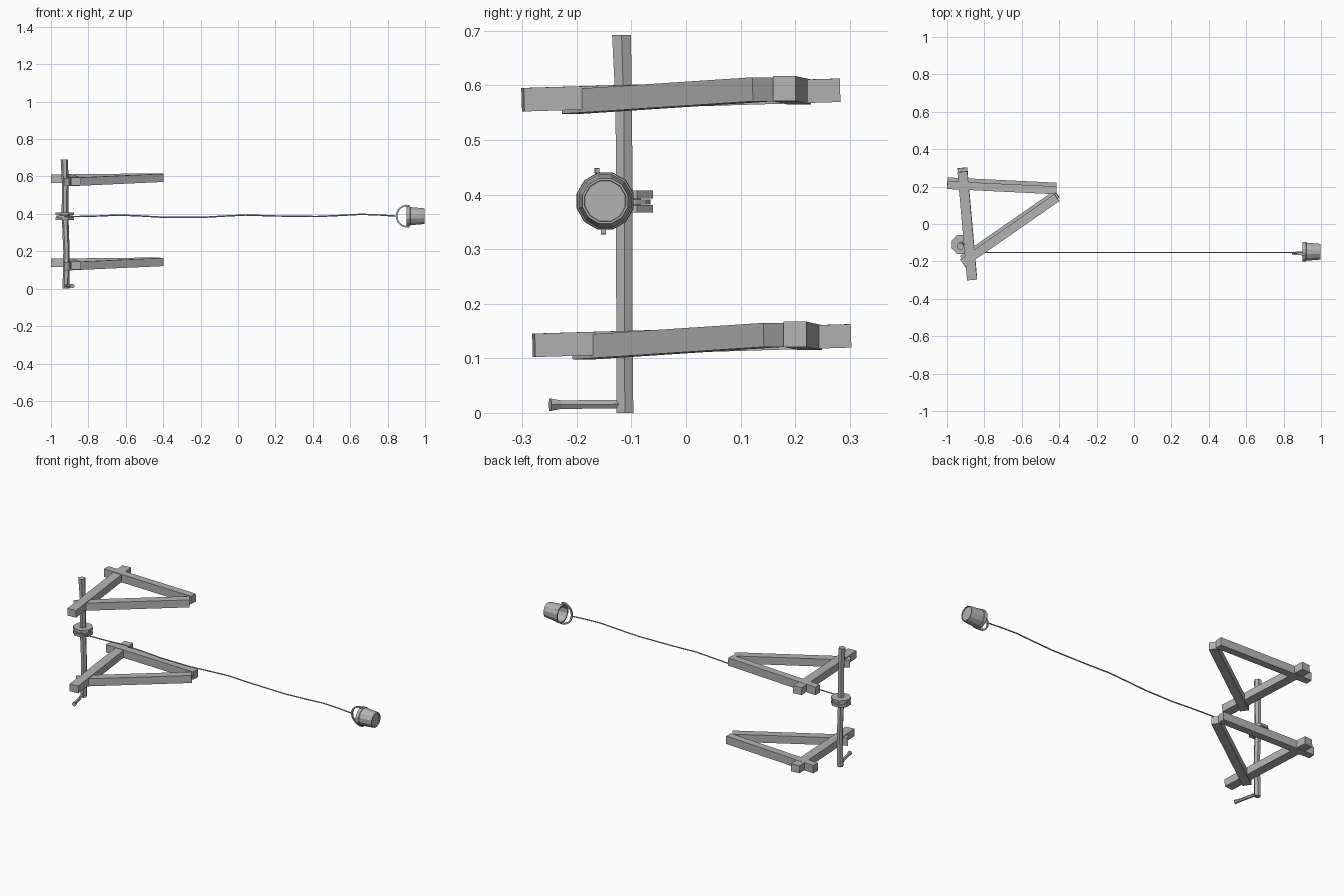
import bpy, bmesh, math
from mathutils import Vector

cube = bpy.data.objects.get("Cube")
if cube:
    bpy.data.objects.remove(cube, do_unlink=True)

grey = bpy.data.materials.new("plain_grey")
grey.use_nodes = True
grey.diffuse_color = (0.45, 0.45, 0.45, 1)
grey.node_tree.nodes["Principled BSDF"].inputs["Base Color"].default_value = (0.45, 0.45, 0.45, 1)


def finish(name, bm):
    bmesh.ops.recalc_face_normals(bm, faces=bm.faces)
    mesh = bpy.data.meshes.new(name)
    bm.to_mesh(mesh)
    bm.free()
    mesh.materials.append(grey)
    obj = bpy.data.objects.new(name, mesh)
    bpy.context.collection.objects.link(obj)
    return obj


def sweep(name, points, radii, sides, axis=None, turn=0.0):
    """Rings of the given radii along a path; a fixed axis makes a lathe shape."""
    points = [Vector(p) for p in points]
    bm = bmesh.new()
    rings = []
    for i, (p, r) in enumerate(zip(points, radii)):
        t = Vector(axis) if axis else points[min(i + 1, len(points) - 1)] - points[max(i - 1, 0)]
        t.normalize()
        ref = Vector((0, 1, 0)) if abs(t.y) < 0.9 else Vector((0, 0, 1))
        u = t.cross(ref).normalized()
        v = t.cross(u)
        angles = [turn + math.tau * k / sides for k in range(sides)]
        rings.append([bm.verts.new(p + r * (u * math.cos(a) + v * math.sin(a))) for a in angles])
    for a, b in zip(rings, rings[1:]):
        for k in range(sides):
            j = (k + 1) % sides
            bm.faces.new((a[k], a[j], b[j], b[k]))
    bm.faces.new(rings[0])
    bm.faces.new(rings[-1])
    return finish(name, bm)


def beam(name, start, end, width, height):
    """Square timber between two points."""
    start, end = Vector(start), Vector(end)
    d = (end - start).normalized()
    side = d.cross(Vector((0, 0, 1))).normalized() * width / 2
    up = side.cross(d).normalized() * height / 2
    bm = bmesh.new()
    rings = [[bm.verts.new(p + side * s + up * t) for s, t in ((1, 1), (1, -1), (-1, -1), (-1, 1))]
             for p in (start, end)]
    for k in range(4):
        j = (k + 1) % 4
        bm.faces.new((rings[0][k], rings[0][j], rings[1][j], rings[1][k]))
    bm.faces.new(rings[0])
    bm.faces.new(rings[1])
    return finish(name, bm)


# Two triangular timber frames, the upper one set slightly forward by the tilt
for level, base, dy in (("lower", 0.132, 0.02), ("upper", 0.5825, 0.0)):
    def at(x, y, drop=0.0):
        return (x, y + dy, base + 0.031 * (y + dy) + 0.012 * (x + 0.9) - drop)
    beam(level + "_cross_beam", at(-0.866, -0.299), at(-0.917, 0.28), 0.053, 0.043)
    beam(level + "_back_beam", at(-0.998, 0.208), at(-0.415, 0.18), 0.042, 0.046)
    beam(level + "_diagonal_beam", at(-0.916, -0.209, 0.006), at(-0.412, 0.141), 0.046, 0.044)

# Slightly bent pole
sweep("pole", [(-0.92, -0.112, 0), (-0.917, -0.113, 0.2), (-0.925, -0.113, 0.4),
               (-0.924, -0.114, 0.56), (-0.928, -0.118, 0.692)],
      [0.018, 0.017, 0.018, 0.017, 0.02], 6, axis=(0, 0, 1))

# Spool with two flanges and a rope coil between them
hub = (-0.926, -0.11)
for name, low, high, radius, sides in (("spool_core", 0.37, 0.405, 0.03, 8),
                                       ("upper_flange", 0.393, 0.407, 0.054, 8),
                                       ("lower_flange", 0.367, 0.381, 0.054, 8),
                                       ("rope_coil", 0.382, 0.391, 0.045, 12)):
    sweep(name, [(*hub, low), (*hub, high)], [radius] * 2, sides, turn=math.pi / 8)

# Crank with a flared grip
sweep("crank_arm", [(-0.92, -0.112, 0.016), (-0.889, -0.24, 0.015)], [0.009, 0.009], 6)
sweep("crank_grip", [(-0.891, -0.23, 0.015), (-0.886, -0.249, 0.015)], [0.009, 0.013], 6)

# Wavy rope
rope = [(-0.93, 0.387), (-0.86, 0.386), (-0.74, 0.389), (-0.64, 0.394), (-0.52, 0.389), (-0.38, 0.381),
        (-0.2, 0.381), (-0.08, 0.388), (0.04, 0.394), (0.2, 0.389), (0.42, 0.386),
        (0.55, 0.392), (0.66, 0.398), (0.76, 0.394), (0.85, 0.388)]
sweep("rope", [(x, -0.152, z) for x, z in rope], [0.0038] * len(rope), 6)

# Bucket lying on its side, open toward the rope
profile = [(0.992, 0.001), (0.992, 0.038), (0.997, 0.039), (0.997, 0.043), (0.98, 0.045),
           (0.922, 0.05), (0.92, 0.053), (0.902, 0.054), (0.902, 0.046), (0.982, 0.038), (0.982, 0.001)]
sweep("bucket", [(x, -0.148, 0.388) for x, r in profile], [r for x, r in profile], 12,
      axis=(1, 0, 0), turn=math.pi / 12)

# Bucket handle
arc = [math.radians(78 + 204 * k / 12) for k in range(13)]
sweep("bucket_handle", [(0.905 + 0.057 * math.cos(a), -0.157 - 0.006 * math.sin(a),
                         0.388 + 0.057 * math.sin(a)) for a in arc],
      [0.006] * len(arc), 4, turn=math.pi / 4)
